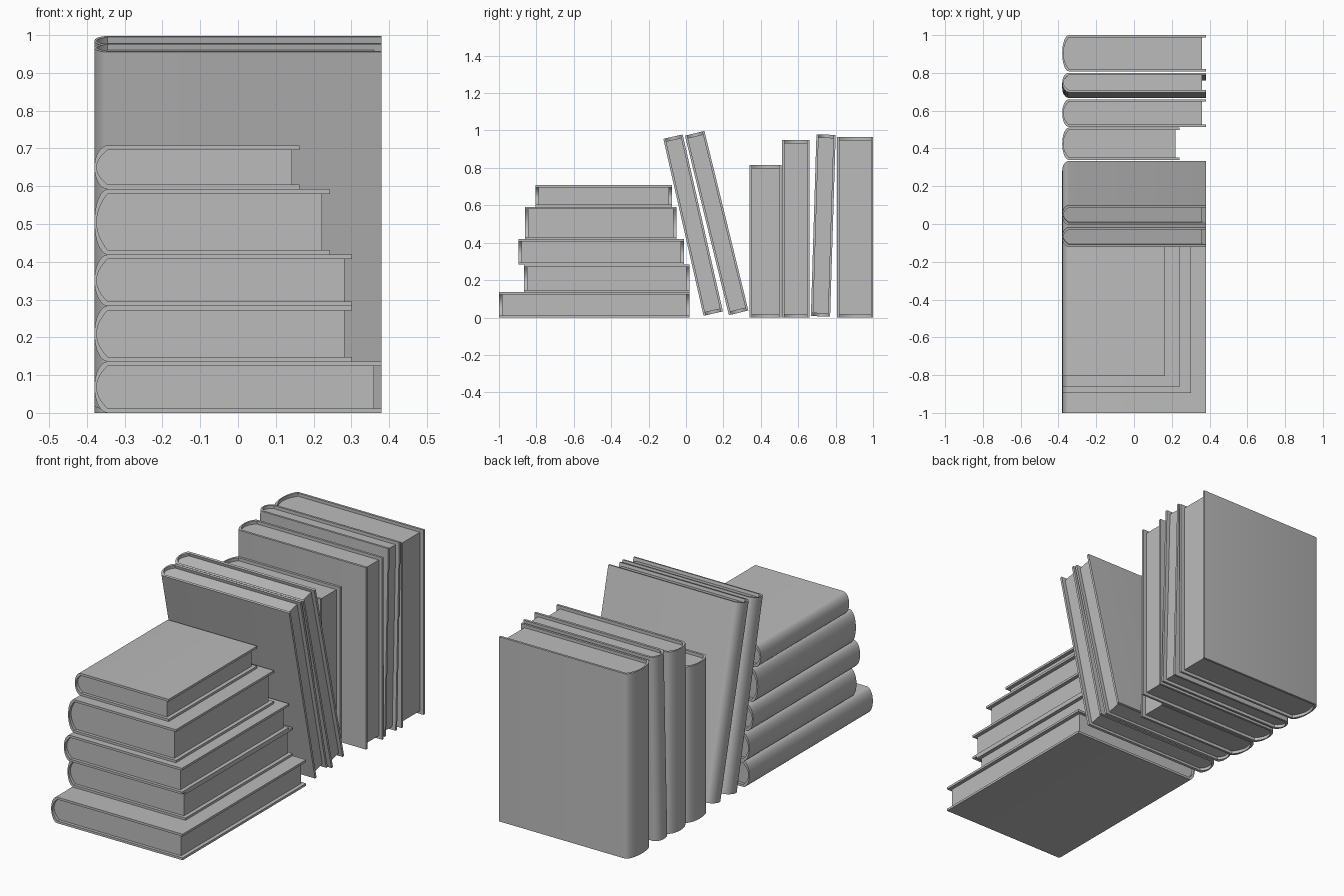
import bpy
import bmesh
from math import sin, cos, pi, radians

cube = bpy.data.objects.get("Cube")
if cube:
    bpy.data.objects.remove(cube, do_unlink=True)

# One plain grey for everything
grey = bpy.data.materials.new("plain_grey")
grey.use_nodes = True
colour = (0.5, 0.5, 0.5, 1)
grey.diffuse_color = colour
grey.node_tree.nodes["Principled BSDF"].inputs["Base Color"].default_value = colour

SPINE_X = -0.38     # outermost line of every spine
BOARD = 0.012       # cover thickness
LIP = 0.016         # how far the cover overhangs the pages
STEPS = 16


def arc(root, depth, half):
    """Half ellipse bulging towards -x, from the bottom edge to the top edge."""
    angles = [pi * i / STEPS - pi / 2 for i in range(STEPS + 1)]
    return [(root - depth * cos(a), half * sin(a)) for a in angles]


def shallow_arc(root, depth, half):
    """Gentle parabolic curve for the back of the page block."""
    steps = [2 * i / STEPS - 1 for i in range(STEPS + 1)]
    return [(root - depth * (1 - s * s), half * s) for s in steps]


def extrude_profile(name, profile, length, y, z, angle):
    bm = bmesh.new()
    face = bm.faces.new([bm.verts.new((px, pt, -length / 2)) for px, pt in profile])
    top = bmesh.ops.extrude_face_region(bm, geom=[face])
    verts = [g for g in top["geom"] if isinstance(g, bmesh.types.BMVert)]
    bmesh.ops.translate(bm, verts=verts, vec=(0, 0, length))
    bmesh.ops.recalc_face_normals(bm, faces=bm.faces)
    mesh = bpy.data.meshes.new(name)
    bm.to_mesh(mesh)
    bm.free()
    mesh.materials.append(grey)
    obj = bpy.data.objects.new(name, mesh)
    obj.location = (0, y, z)
    obj.rotation_euler.x = radians(angle)
    bpy.context.collection.objects.link(obj)
    bpy.ops.object.select_all(action='DESELECT')
    obj.select_set(True)
    bpy.context.view_layer.objects.active = obj
    bpy.ops.object.shade_smooth_by_angle(angle=radians(35))


def book(name, y, z, thick, length, fore_x, angle):
    half = thick / 2
    outer = arc(SPINE_X + 0.035, 0.035, half)
    inner = shallow_arc(SPINE_X + 0.035, 0.029, half - BOARD)
    # Wrap-around cover
    cover = [(fore_x, -half)] + outer + [(fore_x, half), (fore_x, half - BOARD)]
    cover += inner[::-1] + [(fore_x, BOARD - half)]
    extrude_profile(name + "_cover", cover, length, y, z, angle)
    # Page block, set back from the cover edges
    edge = fore_x - 0.02
    pages = [(edge, BOARD - half)] + inner + [(edge, half - BOARD)]
    extrude_profile(name + "_pages", pages, length - 2 * LIP, y, z, angle)


# Lying stack: thickness, front y, back y, fore-edge x
stack = [
    (0.136, -1.0, 0.02, 0.38),
    (0.147, -0.865, 0.02, 0.302),
    (0.136, -0.895, -0.01, 0.302),
    (0.173, -0.86, -0.05, 0.243),
    (0.116, -0.805, -0.075, 0.163),
]
base = 0
for i, (thick, y0, y1, fore_x) in enumerate(stack):
    book(f"stacked_book_{i + 1}", (y0 + y1) / 2, base + thick / 2,
         thick, y1 - y0, fore_x, 90)
    base += thick

# Leaning books
book("leaning_book_front", 0.038, 0.494, 0.106, 0.97, 0.38, 12.8)
book("leaning_book_back", 0.164, 0.505, 0.107, 0.988, 0.38, 13.75)
book("tilted_book", 0.734, 0.492, 0.103, 0.972, 0.38, -1.75)

# Upright books: front y, back y, height, fore-edge x
upright = [
    (0.34, 0.51, 0.815, 0.24),
    (0.514, 0.66, 0.95, 0.38),
    (0.808, 1.0, 0.965, 0.38),
]
for i, (y0, y1, height, fore_x) in enumerate(upright):
    book(f"upright_book_{i + 1}", (y0 + y1) / 2, height / 2,
         y1 - y0, height, fore_x, 0)
